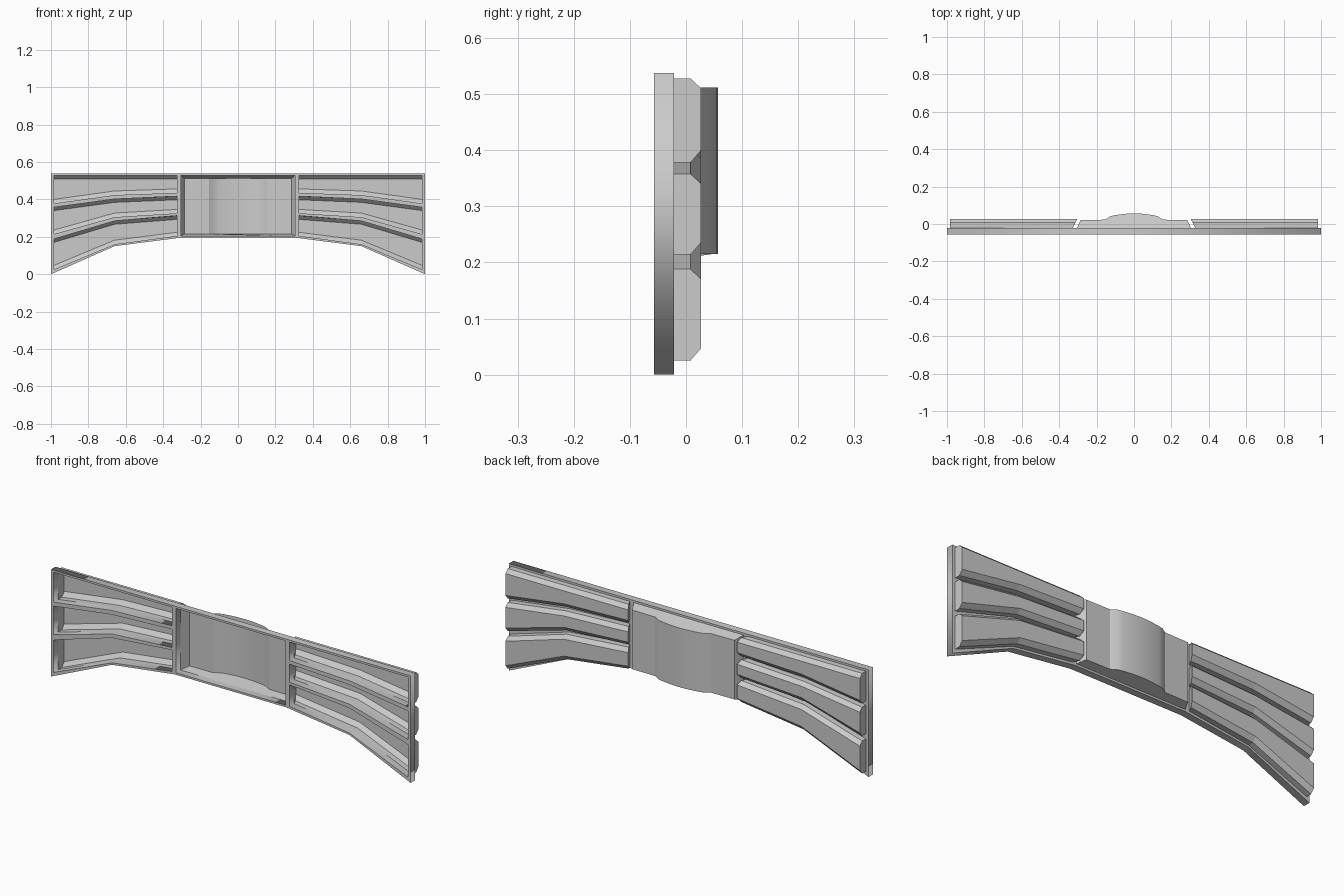
import bpy, bmesh, math

if "Cube" in bpy.data.objects:
    bpy.data.objects.remove(bpy.data.objects["Cube"])

FRONT, REAR = -0.057, -0.021
MID, OUT = 0.66, 0.985

# z of each rib pocket at inner, middle and outer stations: (top, bottom)
RIBS = {
    "upper_rib": ((0.528, 0.528, 0.528), (0.435, 0.423, 0.378)),
    "middle_rib": ((0.417, 0.402, 0.358), (0.326, 0.305, 0.214)),
    "lower_rib": ((0.313, 0.285, 0.188), (0.205, 0.16, 0.025)),
}


def mesh_object(name, bm):
    bmesh.ops.remove_doubles(bm, verts=bm.verts, dist=1e-5)
    bmesh.ops.recalc_face_normals(bm, faces=bm.faces)
    me = bpy.data.meshes.new(name)
    bm.to_mesh(me)
    bm.free()
    ob = bpy.data.objects.new(name, me)
    bpy.context.collection.objects.link(ob)
    return ob


def select_only(ob):
    bpy.ops.object.select_all(action='DESELECT')
    ob.select_set(True)
    bpy.context.view_layer.objects.active = ob


def rib_opening(tops, bots, s):
    xs = (0.327, MID, OUT)
    loop = list(zip(xs, tops)) + list(zip(xs, bots))[::-1]
    return [(s * x, z) for x, z in loop]


# Front frame: filled outline with seven openings, extruded
half = [(0.31, 0.195), (MID, 0.15), (1.0, 0.0), (1.0, 0.538)]
loops = [half + [(-x, z) for x, z in half[::-1]]]
loops.append([(-0.305, 0.205), (0.305, 0.205), (0.305, 0.528), (-0.305, 0.528)])
for tops, bots in RIBS.values():
    loops += [rib_opening(tops, bots, s) for s in (1, -1)]

cu = bpy.data.curves.new("front_frame", 'CURVE')
cu.dimensions = '2D'
cu.fill_mode = 'BOTH'
cu.extrude = (REAR - FRONT) / 2
for loop in loops:
    sp = cu.splines.new('POLY')
    sp.points.add(len(loop) - 1)
    for p, (x, z) in zip(sp.points, loop):
        p.co = (x, z, 0, 1)
    sp.use_cyclic_u = True
frame = bpy.data.objects.new("front_frame", cu)
bpy.context.collection.objects.link(frame)
frame.rotation_euler = (math.pi / 2, 0, 0)
frame.location.y = (FRONT + REAR) / 2
select_only(frame)
bpy.ops.object.convert(target='MESH')


# Rib shells: chamfered channel section lofted along three stations, open at front
def rib(name, tops, bots):
    bm = bmesh.new()
    rows = []
    for i, (t, b) in enumerate(zip(tops, bots)):
        section = [(REAR, t), (0.008, t), (0.027, t - 0.018),
                   (0.027, b + 0.022), (0.008, b), (REAR, b)]
        row = []
        for y, z in section:
            # inner end leans over the gap beside the centre panel
            x = (0.327 - 0.5 * (y - REAR), MID, OUT)[i]
            row.append(bm.verts.new((x, y, z)))
        rows.append(row)
    for r0, r1 in zip(rows, rows[1:]):
        for j in range(5):
            bm.faces.new((r0[j], r0[j + 1], r1[j + 1], r1[j]))
    bm.faces.new(rows[0])
    bm.faces.new(rows[-1])
    ob = mesh_object(name, bm)
    ob.modifiers.new("mirror", 'MIRROR').use_axis[0] = True


for name, (tops, bots) in RIBS.items():
    rib(name, tops, bots)

# Centre panel: bowed profile with sloping top and bottom, open at front
right = [(0.05, 0.0545), (0.10, 0.0475), (0.125, 0.042), (0.155, 0.023), (0.285, 0.021)]
profile = [(-x, y) for x, y in right[::-1]] + [(0, 0.057)] + right
bm = bmesh.new()
hi = [bm.verts.new((x, y, 0.512)) for x, y in profile]
lo = [bm.verts.new((x, y, 0.215)) for x, y in profile]
corner = [[bm.verts.new((x, REAR, z)) for x in (-0.305, 0.305)] for z in (0.528, 0.205)]
for i in range(len(profile) - 1):
    bm.faces.new((hi[i], hi[i + 1], lo[i + 1], lo[i]))
for (a, b), row in zip(corner, (hi, lo)):
    bm.faces.new([a] + row + [b])
for k, i in ((0, 0), (1, -1)):
    bm.faces.new((corner[0][k], hi[i], lo[i], corner[1][k]))
panel = mesh_object("centre_panel", bm)
select_only(panel)
bpy.ops.object.shade_smooth_by_angle(angle=math.radians(20))
